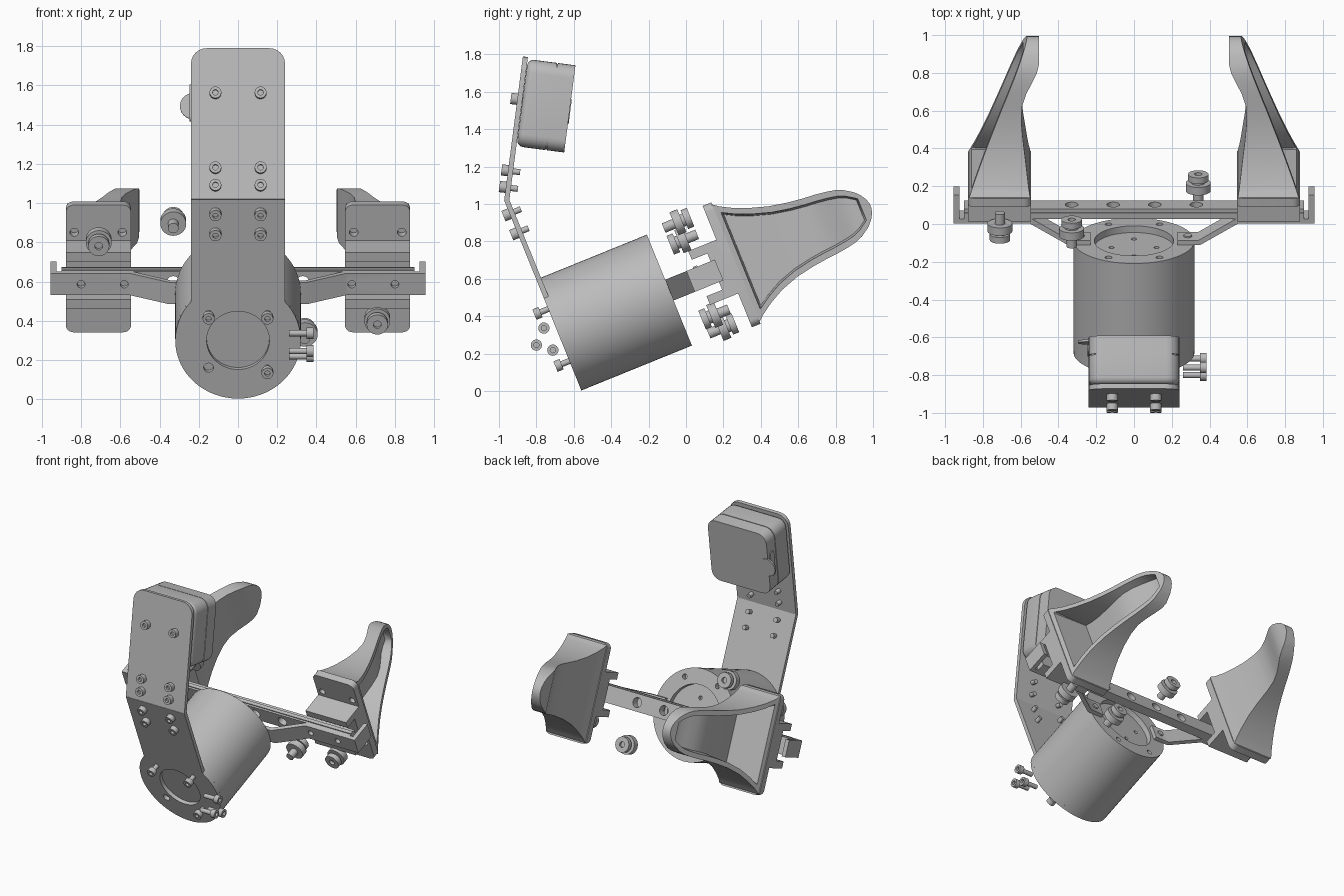
import bpy, bmesh, math
from mathutils import Matrix, Vector

cube = bpy.data.objects.get("Cube")
if cube:
    bpy.data.objects.remove(cube, do_unlink=True)

grey = bpy.data.materials.new("plain grey")
grey.use_nodes = True
grey.diffuse_color = (0.5, 0.5, 0.5, 1)
grey.node_tree.nodes["Principled BSDF"].inputs["Base Color"].default_value = grey.diffuse_color
parts = []

# Frames: local y runs along the motor axis, local z across it
BODY = Matrix.Translation((0, -0.68, 0.30)) @ Matrix.Rotation(math.radians(22.1), 4, 'X')
HEAD = Matrix.Translation((0, -0.972, 1.02)) @ Matrix.Rotation(math.radians(-7.4), 4, 'X')
TURN_X = Matrix.Rotation(math.radians(90), 4, 'Z')
TURN_Z = Matrix.Rotation(math.radians(90), 4, 'X')


def finish(name, bm, frame):
    bmesh.ops.recalc_face_normals(bm, faces=bm.faces)
    mesh = bpy.data.meshes.new(name)
    bm.transform(frame)
    bm.to_mesh(mesh)
    bm.free()
    mesh.materials.append(grey)
    ob = bpy.data.objects.new(name, mesh)
    bpy.context.collection.objects.link(ob)
    parts.append(ob)
    return ob


def loft(name, rings, frame):
    """Skin closed rings of points and cap both ends."""
    bm = bmesh.new()
    rows = [[bm.verts.new(p) for p in ring] for ring in rings]
    n = len(rows[0])
    for a, b in zip(rows, rows[1:]):
        for i in range(n):
            j = (i + 1) % n
            bm.faces.new((a[i], a[j], b[j], b[i]))
    bm.faces.new(rows[0])
    bm.faces.new(rows[-1][::-1])
    return finish(name, bm, frame)


def lathe(name, frame, x, z, profile, n=24):
    """Turn (y, radius) pairs around the local y axis."""
    angles = [math.tau * i / n for i in range(n)]
    rings = [[(x + r * math.cos(a), y, z + r * math.sin(a)) for a in angles] for y, r in profile]
    return loft(name, rings, frame)


def prism(name, frame, pts, t0, t1, axis='y', round_edge=0):
    """Extrude an outline along local y or z."""
    place = (lambda a, b, t: (a, t, b)) if axis == 'y' else (lambda a, b, t: (a, b, t))
    bm = bmesh.new()
    base = bm.faces.new([bm.verts.new(place(a, b, t0)) for a, b in pts])
    edges = list(base.edges)
    ext = bmesh.ops.extrude_face_region(bm, geom=[base], use_keep_orig=True)
    move = Vector(place(0, 0, t1 - t0))
    bmesh.ops.translate(bm, vec=move, verts=[v for v in ext["geom"] if isinstance(v, bmesh.types.BMVert)])
    if round_edge:
        bmesh.ops.recalc_face_normals(bm, faces=bm.faces)
        bmesh.ops.bevel(bm, geom=edges, offset=round_edge, segments=4, profile=0.5, affect='EDGES')
    return finish(name, bm, frame)


def rrect(x0, x1, z0, z1, r=0, n=6):
    if not r:
        return [(x0, z0), (x1, z0), (x1, z1), (x0, z1)]
    corners = [(x1 - r, z1 - r), (x0 + r, z1 - r), (x0 + r, z0 + r), (x1 - r, z0 + r)]
    return [(cx + r * math.cos(a), cz + r * math.sin(a)) for k, (cx, cz) in enumerate(corners)
            for a in [(k + i / n) * math.pi / 2 for i in range(n + 1)]]


def drill(ob, frame, x, z, y0, y1, r):
    cutter = lathe("cutter", frame, x, z, [(y0, r), (y1, r)], 20 if r < 0.1 else 48)
    cutter.hide_render = True
    mod = ob.modifiers.new("hole", 'BOOLEAN')
    mod.operation = 'DIFFERENCE'
    mod.solver = 'EXACT'
    mod.object = cutter
    bpy.context.view_layer.objects.active = ob
    bpy.ops.object.modifier_apply(modifier=mod.name)
    parts.remove(cutter)
    bpy.data.objects.remove(cutter, do_unlink=True)


def bolt(name, frame, x, z, seat, length):
    """Socket-head bolt with the underside of its head at y = seat."""
    top = seat - 0.035
    lathe(name, frame, x, z, [(top + 0.02, 0.014), (top, 0.014), (top, 0.03), (seat, 0.03),
                              (seat, 0.016), (seat + length, 0.016)])


# Motor body with a recessed back face
body = lathe("motor_body", BODY, 0, 0, [(0.027, 0.32), (0.638, 0.32), (0.638, 0.21), (0.6, 0.21)], 64)
for k in range(6):
    a = k * math.pi / 3
    drill(body, BODY, 0.27 * math.cos(a), 0.27 * math.sin(a), 0.6, 0.7, 0.018)
for x, z in ((0.12, 0), (-0.12, 0), (0, 0.12), (0, -0.12)):
    drill(body, BODY, x, z, 0.57, 0.65, 0.014)

# Lower strap: a disc running up into a straight plate
start = math.acos(0.24 / 0.32)
sweep = math.pi + 2 * start
arc = [(0.32 * math.cos(start - sweep * i / 48), 0.32 * math.sin(start - sweep * i / 48)) for i in range(49)]
lower = prism("lower_strap", BODY, arc + [(-0.24, 0.775), (0.24, 0.775)], 0, 0.027)
drill(lower, BODY, 0, 0, -0.1, 0.1, 0.16)
drill(lower, BODY, -0.15, -0.15, -0.1, 0.1, 0.025)
for x, z in ((-0.15, 0.15), (0.15, 0.15), (0.15, -0.15)):
    bolt("flange_bolt", BODY, x, z, -0.045, 0.08)

# Upper strap with rounded top corners
top_arc = [p for p in rrect(-0.24, 0.24, 0, 0.776, 0.08) if p[1] > 0.4]
prism("upper_strap", HEAD, top_arc + [(-0.24, 0), (0.24, 0)], 0, 0.027)
for x in (-0.115, 0.115):
    for z in (0.59, 0.7):
        bolt("strap_bolt", BODY, x, z, 0, 0.065)
    for z in (0.07, 0.16, 0.545):
        bolt("strap_bolt", HEAD, x, z, 0, 0.065)

# Camera housing in two halves with a narrow seam
prism("camera_front_half", HEAD, rrect(-0.24, 0.24, 0.295, 0.765, 0.07), 0.028, 0.185, round_edge=0.035)
prism("camera_seam", HEAD, rrect(-0.234, 0.234, 0.301, 0.759, 0.065), 0.18, 0.195)
prism("camera_back_half", HEAD, rrect(-0.24, 0.24, 0.295, 0.765, 0.07), 0.19, 0.285)
lathe("camera_side_disc", HEAD, -0.23, 0.515, [(0.277, 0.066), (0.289, 0.066)], 32)
prism("camera_side_slot", HEAD @ TURN_X, rrect(0.215, 0.26, 0.43, 0.62, 0.022), 0.238, 0.246)

# Cross bar
bar = prism("cross_bar", BODY, rrect(-0.9, 0.9, -0.06, 0.06), 0.787, 0.845)
for x in (-0.33, -0.11, 0.11, 0.33):
    drill(bar, BODY, x, 0, 0.7, 0.9, 0.034)
prism("bar_rail", BODY, rrect(-0.9, 0.9, 0.80, 0.825), 0.055, 0.067, 'z')

# Finger stations along the axis: (distance, half width, inner x, recessed)
STATIONS = [(1.02, 0.34, 0.55, 0), (1.05, 0.315, 0.555, 0), (1.06, 0.308, 0.557, 1),
            (1.12, 0.272, 0.565, 1), (1.2, 0.235, 0.575, 1), (1.3, 0.203, 0.588, 1),
            (1.4, 0.184, 0.597, 1), (1.48, 0.174, 0.593, 1), (1.55, 0.168, 0.57, 1),
            (1.61, 0.16, 0.54, 1), (1.66, 0.15, 0.515, 1), (1.7, 0.134, 0.504, 1),
            (1.745, 0.104, 0.503, 1), (1.755, 0.096, 0.503, 0), (1.78, 0.068, 0.503, 0),
            (1.797, 0.038, 0.503, 0), (1.804, 0.012, 0.503, 0)]


def finger_ring(s, u, hw, xi, recessed):
    xo = 0.873 - 0.39 * (u - 1.02)
    floor = xi + 0.035 if recessed else xo
    rim = min(0.035, hw * 0.4)
    mid = 0.012
    section = [(xi, -hw), (xi, hw), (xo, hw), (xo, hw - rim), (floor, hw - rim * 1.3),
               (floor, rim * 1.3 - hw), (xo, rim - hw), (xo, -hw)]
    return [(s * x, u, v + mid * min(1, (u - 1.02) * 5)) for x, v in section]


for s, side in ((1, "left"), (-1, "right")):
    # Bent bracket arm from the motor to the hooked bar end
    path = [(0.23, 0.638), (0.35, 0.638), (0.55, 0.76), (0.955, 0.76), (0.955, 0.925), (0.925, 0.925),
            (0.925, 0.787), (0.54, 0.787), (0.34, 0.664), (0.23, 0.664)]
    arm = prism(side + "_bracket_arm", BODY, [(s * x, u) for x, u in path], -0.06, 0.06, 'z')
    for x in (0.58, 0.8):
        drill(arm, BODY, s * x, 0, 0.7, 0.8, 0.02)
    lathe(side + "_bracket_screw", BODY, s * 0.285, 0, [(0.65, 0.022), (0.672, 0.022)])

    # Finger base plate and the clamp that rides on the bar
    x0, x1 = sorted((s * 0.545, s * 0.878))
    base = prism(side + "_finger_base", BODY, rrect(x0, x1, -0.35, 0.35, 0.04), 0.972, 1.022)
    for x in (0.59, 0.835):
        for z in (-0.2, 0.2):
            drill(base, BODY, s * x, z, 0.9, 1.1, 0.022)
    prism(side + "_clamp_block", BODY, rrect(x0, x1, -0.11, 0.11), 0.9, 0.975)
    for z in (-0.13, 0.13):
        prism(side + "_clamp_rib", BODY, rrect(x0, x1, z - 0.025, z + 0.025), 0.81, 0.975)

    # Dished finger with side holes through the rim
    finger = loft(side + "_finger", [finger_ring(s, *st) for st in STATIONS], BODY)
    for x, u in ((0.715, 1.14), (0.66, 1.44), (0.575, 1.68)):
        drill(finger, BODY @ TURN_Z, s * x, u, -0.5, 0.5, 0.014)

# Loose rollers: stub side is +1 for the back, -1 for the front
for x, y, z, stub in ((-0.71, -0.01, 0.81, 1), (0.71, 0.16, 0.41, 1),
                      (-0.33, -0.05, 0.9, -1), (0.34, 0.19, 0.335, -1)):
    frame = Matrix.Translation((x, y, z)) @ Matrix.Rotation(math.radians(22.1), 4, 'X')
    shape = [(-0.06, 0.02), (-0.08, 0.02), (-0.08, 0.054), (-0.045, 0.054), (-0.045, 0.035), (-0.03, 0.035),
             (-0.03, 0.066), (0.015, 0.066), (0.015, 0.027), (0.075, 0.027)]
    lathe("roller", frame, 0, 0, [(stub * t, r) for t, r in shape], 32)

# Loose screws lying beside the motor
for y, z in ((-0.76, 0.337), (-0.80, 0.246), (-0.712, 0.219)):
    bolt("loose_screw", Matrix.Translation((0.35, y, z)) @ TURN_X, 0, 0, 0, 0.09)

# Smooth shading with sharp edges kept
for ob in bpy.context.view_layer.objects:
    ob.select_set(ob in parts)
bpy.context.view_layer.objects.active = parts[0]
bpy.ops.object.shade_smooth_by_angle(angle=math.radians(32))
